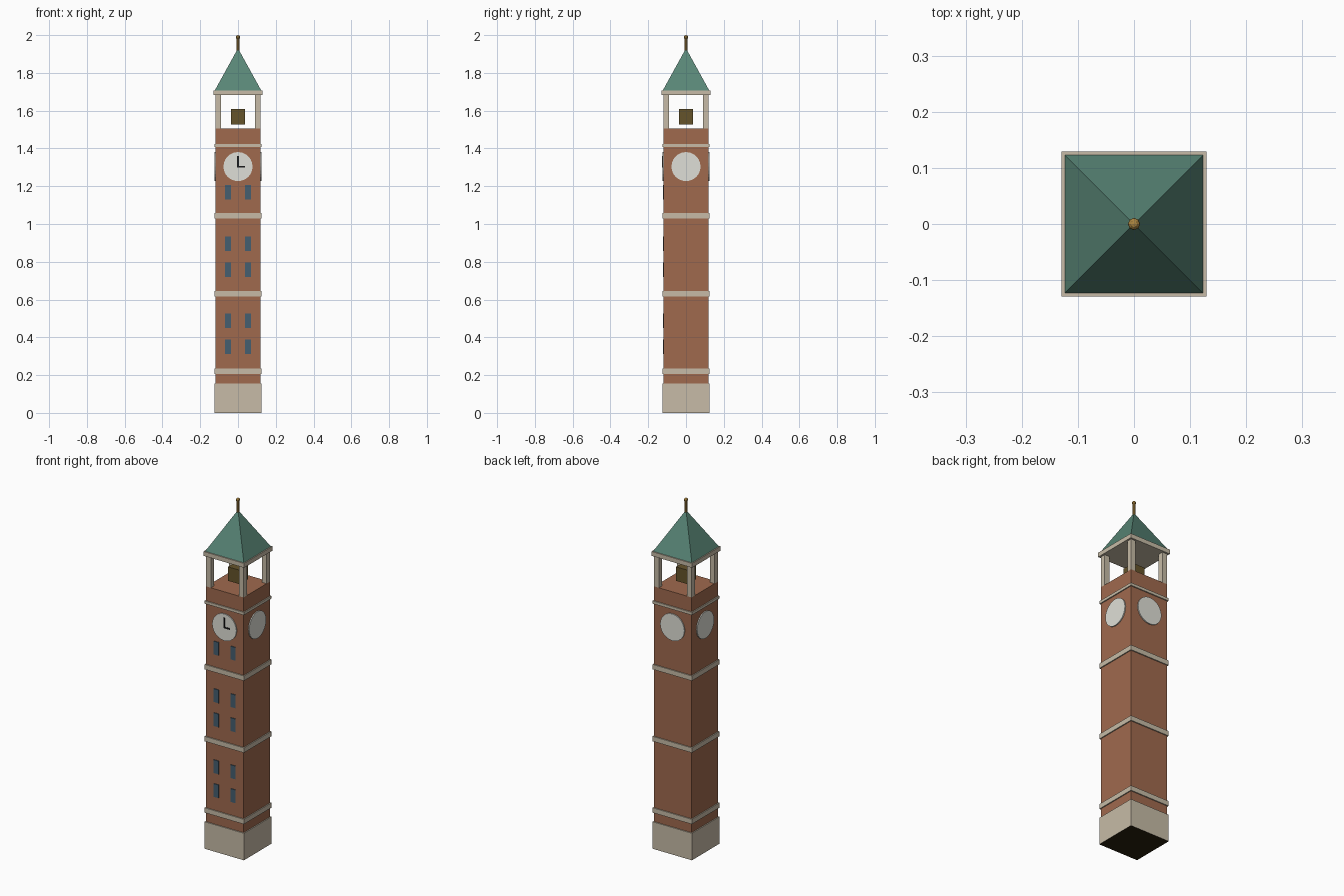
import bpy, math

if "Cube" in bpy.data.objects:
    bpy.data.objects.remove(bpy.data.objects["Cube"])

def material(name, rgb):
    m = bpy.data.materials.new(name)
    m.diffuse_color = (*rgb, 1)
    m.use_nodes = True
    m.node_tree.nodes["Principled BSDF"].inputs["Base Color"].default_value = m.diffuse_color
    return m

BRICK = material("brick", (0.35, 0.144, 0.076))
STONE = material("pale_stone", (0.57, 0.50, 0.385))
COPPER = material("green_copper", (0.098, 0.235, 0.18))
BRONZE = material("dark_bronze", (0.13, 0.088, 0.024))
GOLD = material("gold", (0.40, 0.23, 0.05))
GLASS = material("blue_glass", (0.06, 0.112, 0.16))
DIAL = material("dial_white", (0.74, 0.74, 0.68))
BLACK = material("black", (0.01, 0.01, 0.01))
UNDERSIDE = material("dark_underside", (0.022, 0.014, 0.004))

def finish(name, mat):
    ob = bpy.context.object
    ob.name = name
    ob.data.materials.append(mat)
    return ob

def box(name, mat, x0, x1, y0, y1, z0, z1):
    bpy.ops.mesh.primitive_cube_add(size=1, location=((x0 + x1) / 2, (y0 + y1) / 2, (z0 + z1) / 2))
    bpy.context.object.scale = (x1 - x0, y1 - y0, z1 - z0)
    bpy.ops.object.transform_apply(location=False, rotation=False, scale=True)
    return finish(name, mat)

def block(name, mat, half, z0, z1):
    return box(name, mat, -half, half, -half, half, z0, z1)

H = 0.119  # half width of the shaft

# Plinth with a dark bottom, and brick shaft
base = block("plinth", STONE, 0.125, 0, 0.155)
base.data.materials.append(UNDERSIDE)
for face in base.data.polygons:
    if face.normal.z < -0.5:
        face.material_index = 1
block("shaft", BRICK, H, 0.155, 1.505)

# Stone string courses
for i, (z0, z1) in enumerate([(0.207, 0.235), (0.617, 0.645), (1.03, 1.058), (1.407, 1.423)]):
    block(f"string_course_{i}", STONE, 0.125, z0, z1)

# Front windows
for z in (0.35, 0.487, 0.757, 0.895, 1.168):
    for x in (-0.053, 0.053):
        box("window", GLASS, x - 0.016, x + 0.016, -H - 0.004, -H + 0.002, z - 0.038, z + 0.038)

# Clock dials on all four sides
CZ = 1.304
for i in range(4):
    a = i * math.pi / 2
    bpy.ops.mesh.primitive_cylinder_add(
        vertices=24, radius=0.077, depth=0.008,
        location=(0.121 * math.sin(a), -0.121 * math.cos(a), CZ),
        rotation=(math.pi / 2, 0, a))
    finish(f"clock_dial_{i}", DIAL)

# Clock hands on the front dial
box("minute_hand", BLACK, -0.004, 0.004, -0.128, -0.124, CZ - 0.002, CZ + 0.056)
box("hour_hand", BLACK, -0.004, 0.038, -0.128, -0.124, CZ - 0.004, CZ + 0.004)

# Open belfry: corner posts, bell and cornice slab
for sx in (-1, 1):
    for sy in (-1, 1):
        x, y = sx * 0.104, sy * 0.104
        box("belfry_post", STONE, x - 0.015, x + 0.015, y - 0.015, y + 0.015, 1.505, 1.682)
block("bell", BRONZE, 0.037, 1.528, 1.608)
block("cornice", STONE, 0.129, 1.682, 1.707)

# Pyramid roof
bpy.ops.mesh.primitive_cone_add(vertices=4, radius1=0.123 * math.sqrt(2), depth=0.223,
                                location=(0, 0, 1.707 + 0.1115), rotation=(0, 0, math.pi / 4))
finish("roof", COPPER)

# Finial rod and ball
bpy.ops.mesh.primitive_cylinder_add(vertices=8, radius=0.007, depth=0.08, location=(0, 0, 1.945))
finish("finial_rod", GOLD)
bpy.ops.mesh.primitive_uv_sphere_add(segments=8, ring_count=6, radius=0.011, location=(0, 0, 1.989))
finish("finial_ball", GOLD)
